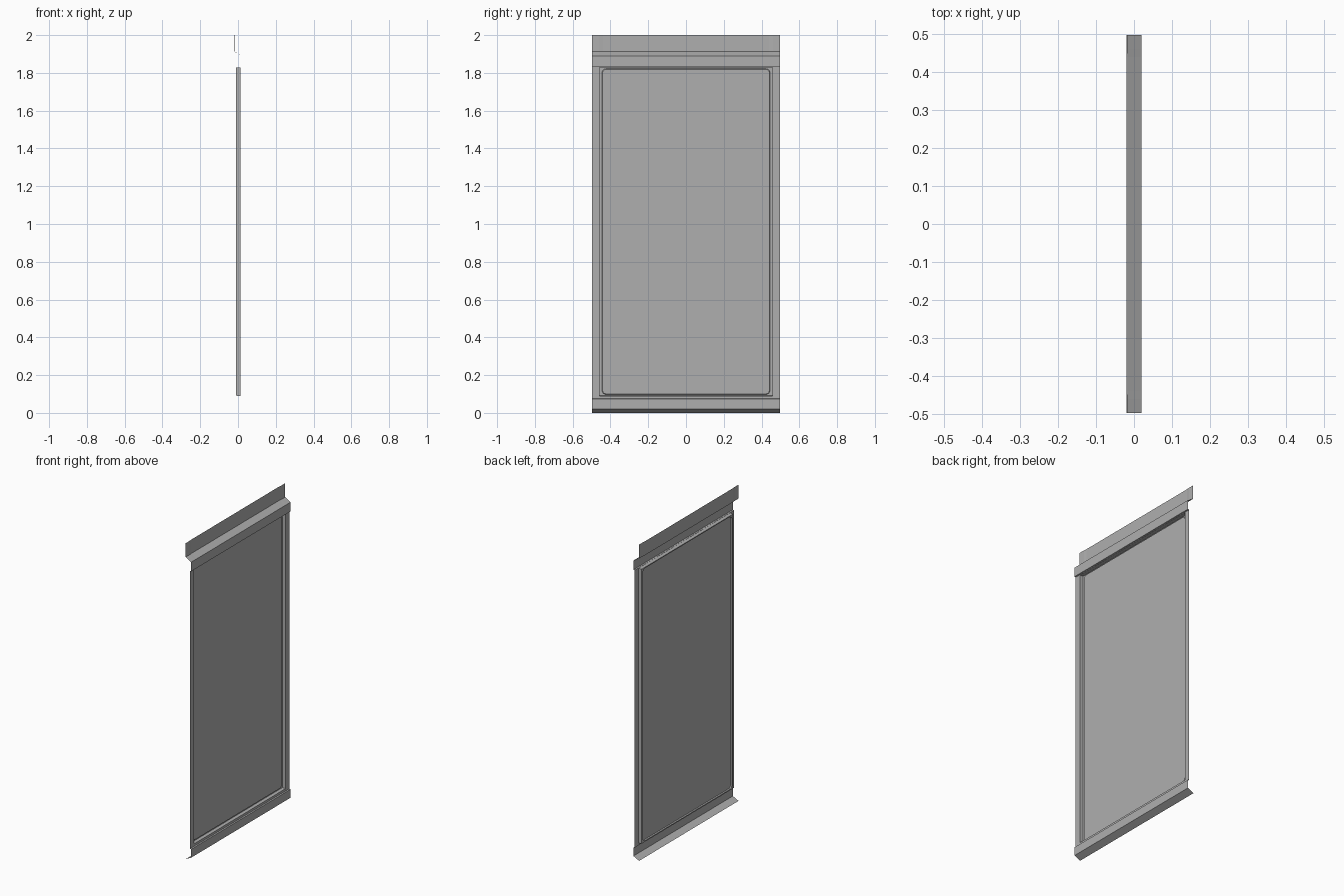
import bpy, bmesh, math

if "Cube" in bpy.data.objects:
    bpy.data.objects.remove(bpy.data.objects["Cube"])

grey = bpy.data.materials.new("dark_grey_metal")
grey.diffuse_color = (0.43, 0.43, 0.43, 1)
grey.use_nodes = True
grey.node_tree.nodes["Principled BSDF"].inputs["Base Color"].default_value = grey.diffuse_color


def make_object(name, bm):
    bmesh.ops.remove_doubles(bm, verts=bm.verts, dist=0.0002)
    bmesh.ops.dissolve_degenerate(bm, edges=bm.edges, dist=0.0001)
    bmesh.ops.recalc_face_normals(bm, faces=bm.faces)
    # sheet faces +x
    if sum(f.normal.x * f.calc_area() for f in bm.faces) < 0:
        bmesh.ops.reverse_faces(bm, faces=bm.faces)
    mesh = bpy.data.meshes.new(name)
    bm.to_mesh(mesh)
    bm.free()
    mesh.materials.append(grey)
    ob = bpy.data.objects.new(name, mesh)
    bpy.context.collection.objects.link(ob)
    return ob


def bridge_rows(bm, rows, closed=False):
    rows = [[bm.verts.new(p) for p in row] for row in rows]
    n = len(rows[0])
    for a, b in zip(rows, rows[1:]):
        for i in range(n if closed else n - 1):
            j = (i + 1) % n
            bm.faces.new((a[i], a[j], b[j], b[i]))
    return rows


def strip(name, stations, profile, step_points=0):
    """Folded sheet: (x, z) profile swept along y; the first points follow the end steps."""
    bm = bmesh.new()
    bridge_rows(bm, [[(x + (dx if i < step_points else 0), y, z)
                      for i, (x, z) in enumerate(profile)] for y, dx in stations])
    return make_object(name, bm)


def ring(x, half, z0, z1, r, seg=6):
    pts = []
    for k, (sy, cz) in enumerate([(1, z1 - r), (-1, z1 - r), (-1, z0 + r), (1, z0 + r)]):
        for i in range(seg + 1):
            a = math.pi / 2 * (k + i / seg)
            pts.append((x, sy * (half - r) + r * math.cos(a), cz + r * math.sin(a)))
    return pts


F = 0.012   # face of the outer frame
W = 0.497   # half width

# top mounting flange with slightly set-back ends, and its sloped fold
strip("top_flange", [(-W, 0.002), (-0.46, 0.002), (-0.44, 0), (0.44, 0), (0.46, 0.002), (W, 0.002)],
      [(-0.02, 2.0), (-0.02, 1.912), (0.02, 1.89), (0.02, 1.832), (F, 1.83)], 2)

# bottom fold and lip
strip("bottom_lip", [(-W, 0), (W, 0)],
      [(F, 0.075), (0.02, 0.073), (0.02, 0.02), (-0.02, 0.0)])

# frame, square recess and rounded centre panel
bm = bmesh.new()
rows = bridge_rows(bm, [
    ring(F, W, 0.075, 1.83, 0),
    ring(F, 0.459, 0.09, 1.829, 0),
    ring(-0.01, 0.458, 0.091, 1.828, 0),
    ring(-0.01, 0.444, 0.098, 1.822, 0.02),
    ring(-0.003, 0.441, 0.101, 1.819, 0.017)], closed=True)
bm.faces.new(rows[-1])
make_object("recessed_panel", bm)
